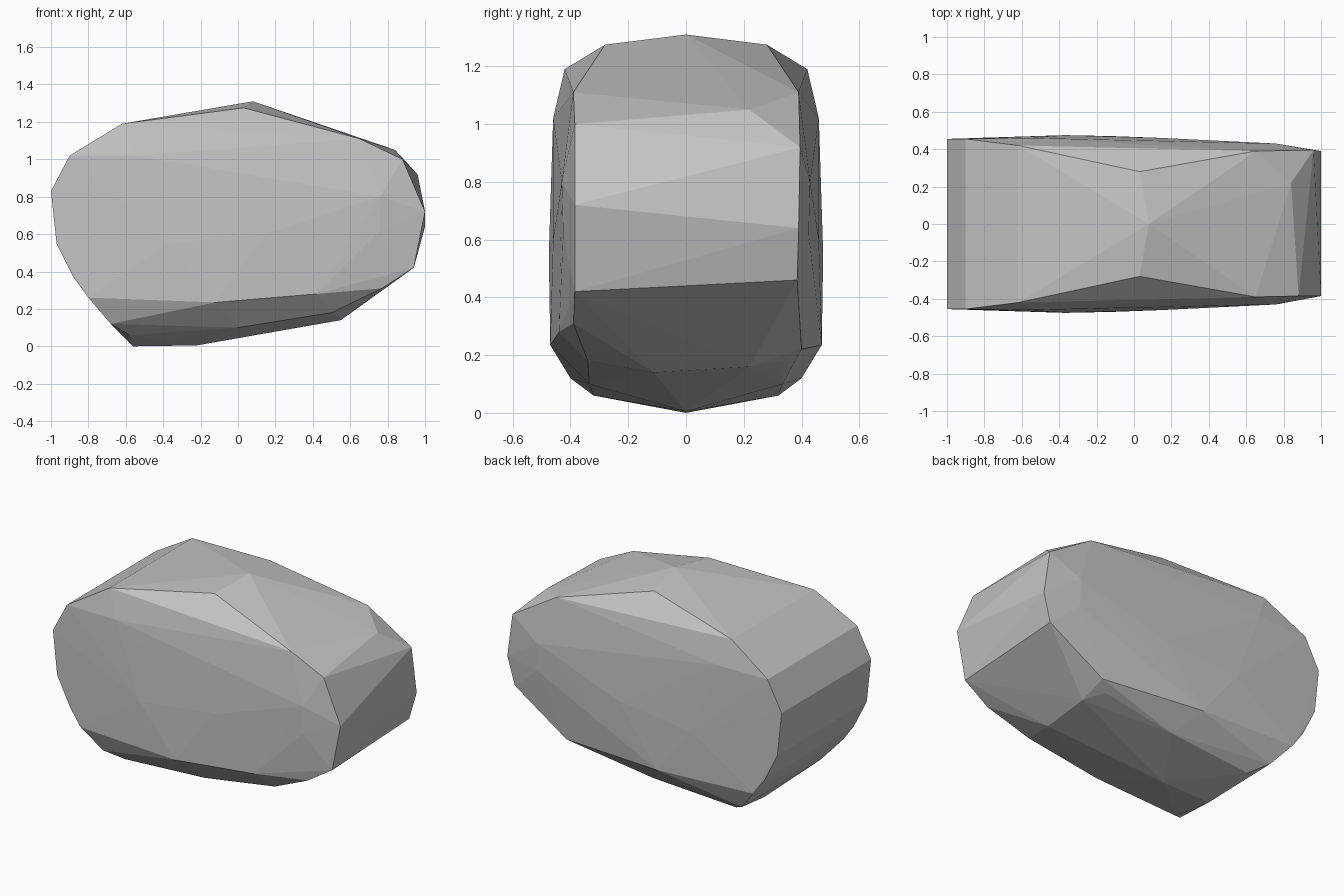
import bpy
import bmesh
from mathutils import Vector

default_cube = bpy.data.objects.get("Cube")
if default_cube:
    bpy.data.objects.remove(default_cube, do_unlink=True)


def make_material(name, value):
    material = bpy.data.materials.new(name)
    colour = (value, value, value, 1)
    material.diffuse_color = colour
    material.use_nodes = True
    shader = material.node_tree.nodes.get("Principled BSDF")
    shader.inputs["Base Color"].default_value = colour
    shader.inputs["Roughness"].default_value = .9
    return material


def both_sides(points):
    """Return the corners together with their mirror images across y."""
    return [(x, side * y, z) for x, y, z in points for side in (-1, 1)]


def build_faceted_stone(name, corners, material):
    """Wrap a tight flat-sided skin around the chiselled corner points."""
    mesh = bpy.data.meshes.new(name)
    bm = bmesh.new()
    for corner in corners:
        bm.verts.new(Vector(corner))
    result = bmesh.ops.convex_hull(bm, input=bm.verts[:])
    # Discard corners that fell inside the skin
    unused = {g for key in ("geom_interior", "geom_unused")
              for g in result[key] if isinstance(g, bmesh.types.BMVert)}
    bmesh.ops.delete(bm, geom=list(unused), context="VERTS")
    bmesh.ops.recalc_face_normals(bm, faces=bm.faces[:])
    for face in bm.faces:
        face.smooth = False
    bm.to_mesh(mesh)
    bm.free()
    mesh.materials.append(material)
    stone = bpy.data.objects.new(name, mesh)
    bpy.context.collection.objects.link(stone)
    return stone


# Ridge along the crown and keel along the base
crown = [(.08, 0, 1.31), (.84, .22, 1.05)]
keel = [(-.56, 0, 0), (-.22, 0, .005), (.55, -.11, .14), (.57, .22, .16)]

# Chamfered shoulders below the crown
shoulders = both_sides([
    (.03, .28, 1.275), (-.62, .42, 1.19), (.65, .39, 1.11),
    (-.9, .455, 1.02), (-.55, .46, 1.02),
])

# Broad, gently bulging front and back walls
walls = both_sides([
    (-1, .455, .83), (-.97, .455, .55), (-.37, .475, .55),
    (.15, .46, .6), (.76, .43, .8), (.76, .425, .62),
    (-.88, .455, .37),
])

# Tapered lower edges
skirt = both_sides([
    (-.8, .46, .26), (-.12, .47, .235), (-.68, .4, .12),
    (-.58, .32, .06), (0, .335, .1), (.5, .34, .18),
])

# Slanted narrow end, uneven between front and back
front_end = [(.88, -.385, 1), (1, -.385, .72),
             (.94, -.385, .42), (.77, -.39, .31), (.42, -.44, .28)]
back_end = [(.96, .395, .92), (1, .39, .64), (.95, .385, .46),
            (.57, .4, .22)]

grey = make_material("stone grey", .55)
build_faceted_stone(
    "boulder",
    crown + keel + shoulders + walls + skirt + front_end + back_end,
    grey,
)
